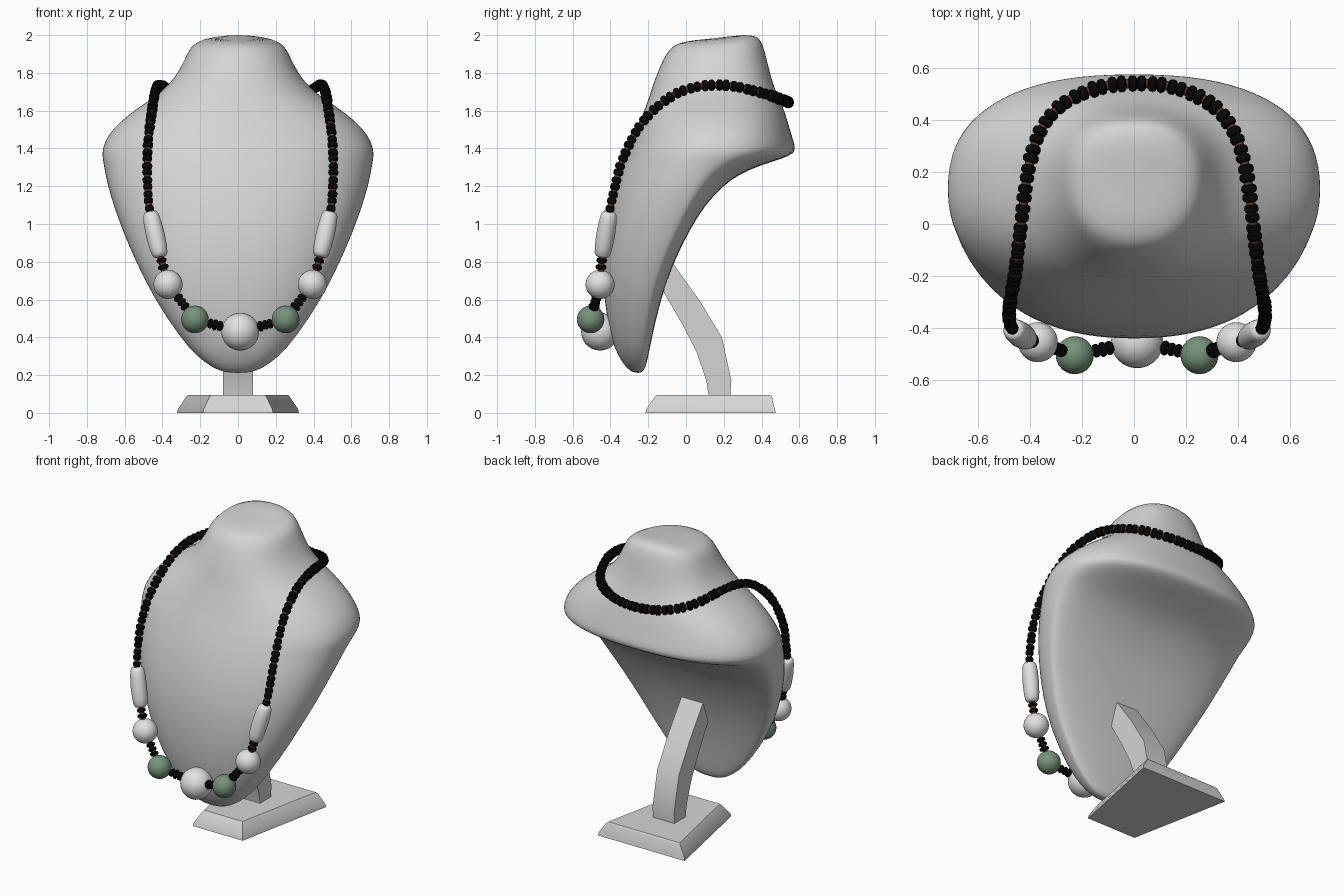
import bpy, bmesh, math, random
from mathutils import Vector

if "Cube" in bpy.data.objects:
    bpy.data.objects.remove(bpy.data.objects["Cube"])

random.seed(4)


def material(name, rgb):
    m = bpy.data.materials.new(name)
    m.diffuse_color = (*rgb, 1)
    m.use_nodes = True
    m.node_tree.nodes["Principled BSDF"].inputs["Base Color"].default_value = m.diffuse_color
    return m


GREY = material("bust grey", (0.66, 0.66, 0.66))
WHITE = material("bead white", (0.76, 0.76, 0.76))
GREEN = material("bead green", (0.18, 0.29, 0.195))
BLACK = material("bead black", (0.002, 0.002, 0.002))
BROWN = material("cord brown", (0.14, 0.045, 0.012))


def finish(bm, name, mat, angle=None):
    bmesh.ops.recalc_face_normals(bm, faces=bm.faces)
    me = bpy.data.meshes.new(name)
    bm.to_mesh(me)
    bm.free()
    me.materials.append(mat)
    ob = bpy.data.objects.new(name, me)
    bpy.context.collection.objects.link(ob)
    if angle:
        bpy.ops.object.select_all(action='DESELECT')
        ob.select_set(True)
        bpy.context.view_layer.objects.active = ob
        bpy.ops.object.shade_smooth_by_angle(angle=math.radians(angle))
    return ob


def loft(bm, rings):
    rows = [[bm.verts.new(p) for p in r] for r in rings]
    n = len(rows[0])
    for a, b in zip(rows, rows[1:]):
        for i in range(n):
            j = (i + 1) % n
            bm.faces.new((a[i], a[j], b[j], b[i]))
    bm.faces.new(rows[0][::-1])
    bm.faces.new(rows[-1])


# Bust: horizontal sections (height, half width, front y, back y)
SECTIONS = [
    (0.211, 0.06, -0.275, -0.235), (0.235, 0.13, -0.315, -0.215),
    (0.30, 0.22, -0.36, -0.2), (0.40, 0.307, -0.40, -0.18),
    (0.60, 0.443, -0.435, -0.135), (0.80, 0.542, -0.445, -0.065),
    (0.97, 0.615, -0.433, 0.02), (1.10, 0.661, -0.407, 0.10),
    (1.20, 0.69, -0.38, 0.195), (1.26, 0.703, -0.36, 0.275),
    (1.31, 0.712, -0.342, 0.39), (1.345, 0.718, -0.328, 0.51),
    (1.375, 0.72, -0.316, 0.578), (1.41, 0.716, -0.302, 0.58),
    (1.47, 0.69, -0.275, 0.56), (1.54, 0.63, -0.247, 0.54),
    (1.62, 0.525, -0.215, 0.515), (1.68, 0.43, -0.193, 0.487),
    (1.74, 0.365, -0.175, 0.462), (1.81, 0.32, -0.152, 0.44),
    (1.90, 0.28, -0.12, 0.417), (1.955, 0.255, -0.087, 0.395),
    (1.983, 0.215, -0.045, 0.355), (1.988, 0.1, 0.06, 0.26),
]
# y of the widest point of a section, by height
WIDEST = [(0.2, -0.25), (0.6, -0.2), (0.8, -0.14), (1.1, -0.005), (1.3, 0.1),
          (1.42, 0.15), (1.55, 0.17), (2.1, 0.17)]


def widest(z):
    for (z0, a), (z1, b) in zip(WIDEST, WIDEST[1:]):
        if z <= z1:
            return a + (b - a) * (z - z0) / (z1 - z0)


def section(z, w, yf, yb, n=40):
    yw = widest(z)
    top = min(max((z - 1.75) / 0.2, 0), 1)
    pts = []
    for i in range(n):
        a = 2 * math.pi * i / n
        c, s = math.cos(a), math.sin(a)
        e = 2 / (2.2 if s < 0 else 2.4)
        x = w * math.copysign(abs(c) ** e, c)
        y = yw + (yb - yw if s > 0 else yw - yf) * math.copysign(abs(s) ** e, s)
        pts.append((x, y, z + top * (0.11 * (y - 0.17) - 0.4 * x * x)))
    return pts


bm = bmesh.new()
loft(bm, [section(*s) for s in SECTIONS])
bust = finish(bm, "bust", GREY, 80)
bust.modifiers.new("smooth", 'SUBSURF').levels = 1

# Base: tapered slab, narrower at the front
def slab(z, f, b, yf, yb):
    return [(-f, yf, z), (f, yf, z), (b, yb, z), (-b, yb, z)]


bm = bmesh.new()
loft(bm, [slab(0, 0.185, 0.322, -0.215, 0.475), slab(0.02, 0.182, 0.318, -0.21, 0.47),
          slab(0.085, 0.15, 0.275, -0.165, 0.455), slab(0.095, 0.143, 0.265, -0.155, 0.445)])
finish(bm, "stand_base", GREY, 40)

# Strut: bent side profile given width
FRONT = [(0.12, 0.09), (0.108, 0.17), (0.055, 0.325), (-0.02, 0.47), (-0.13, 0.66)]
BACK = [(0.235, 0.09), (0.24, 0.17), (0.19, 0.4), (0.075, 0.59), (-0.075, 0.8)]
bm = bmesh.new()
loft(bm, [[(-0.08, *f), (0.08, *f), (0.08, *b), (-0.08, *b)] for f, b in zip(FRONT, BACK)])
finish(bm, "stand_strut", GREY, 35)

# Necklace path, right half, from back centre to front centre
HALF = [Vector(p) for p in [
    (0, 0.542, 1.643), (0.1, 0.535, 1.648), (0.2, 0.507, 1.658), (0.3, 0.45, 1.68),
    (0.37, 0.36, 1.705), (0.41, 0.25, 1.73), (0.43, 0.14, 1.735), (0.443, 0.03, 1.72),
    (0.455, -0.07, 1.68), (0.468, -0.18, 1.595), (0.482, -0.26, 1.495), (0.49, -0.31, 1.40),
    (0.493, -0.35, 1.30), (0.49, -0.375, 1.20), (0.478, -0.405, 1.065),
    (0.422, -0.445, 0.825), (0.382, -0.455, 0.68), (0.24, -0.505, 0.495), (0, -0.455, 0.43)]]
OFFSET = 0.012  # the necklace hangs slightly to one side


def spline(pts, steps=12):
    out = []
    for i in range(len(pts) - 1):
        a, b, c, d = (pts[max(i - 1, 0)], pts[i], pts[i + 1], pts[min(i + 2, len(pts) - 1)])
        for k in range(steps):
            t = k / steps
            out.append(0.5 * (2 * b + (c - a) * t + (2 * a - 5 * b + 4 * c - d) * t * t
                              + (3 * b - a - 3 * c + d) * t ** 3))
    return out + [pts[-1].copy()]


def placed(p, d, side):
    return (Vector((p.x * side + OFFSET, p.y, p.z)), Vector((d.x * side, d.y, d.z)))


def bead(bm, p, axis, profile, n):
    """Lathe (radius, offset) pairs about an axis through p."""
    rot = axis.to_track_quat('Z', 'Y')
    loft(bm, [[p + rot @ Vector((r * math.cos(2 * math.pi * i / n),
                                 r * math.sin(2 * math.pi * i / n), h))
               for i in range(n)] for r, h in profile])


def ball(r, k=16):
    return [(r * max(math.sin(math.pi * i / k), 0.08), -r * math.cos(math.pi * i / k))
            for i in range(k + 1)]


def disc(r, h):
    return [(r * 0.6, -h), (r * 0.9, -h * 0.7), (r, 0), (r * 0.9, h * 0.7), (r * 0.6, h)]


def walk(pts, pitch):
    """Evenly spaced (point, direction, fraction) along a polyline."""
    total = sum((b - a).length for a, b in zip(pts, pts[1:]))
    count = max(round(total / pitch), 1)
    step, done, k = total / count, 0, 0
    for a, b in zip(pts, pts[1:]):
        l = (b - a).length
        while k < count and (k + 0.5) * step <= done + l:
            yield a.lerp(b, ((k + 0.5) * step - done) / l), (b - a).normalized(), (k + 0.5) / count
            k += 1
        done += l


strand = spline(HALF)[:14 * 12 + 1]
barrel_top, barrel_end, white, green, centre = HALF[14:]
path = strand + HALF[15:]

# Black beads along the strand (in close pairs) and between the large beads
bm = bmesh.new()
for side in (1, -1):
    for i, (p, d, t) in enumerate(walk(strand, 0.039)):
        r = (0.0325 - 0.007 * t) * random.uniform(0.93, 1.06)
        p = p + d * (0.002 if i % 2 else -0.002)
        bead(bm, *placed(p, d, side), disc(r, 0.017), 12)
    for a, b, ra, rb in ((barrel_end, white, 0, 0.077), (white, green, 0.077, 0.073),
                         (green, centre, 0.073, 0.1)):
        u = (b - a).normalized()
        for p, d, t in walk([a + u * ra, b - u * rb], 0.031):
            bead(bm, *placed(p, d, side), disc(random.uniform(0.026, 0.031), 0.0125), 12)
finish(bm, "black_beads", BLACK, 40)

# Large beads
bm = bmesh.new()
bead(bm, centre + Vector((OFFSET, 0, 0)), Vector((1, 0, 0)), ball(0.1), 28)
for side in (1, -1):
    bead(bm, *placed(white, green - barrel_end, side), ball(0.077), 28)
    mid, axis = (barrel_top + barrel_end) / 2, (barrel_end - barrel_top)
    h = axis.length / 2
    tube = [(0.02, -h), (0.033, -h * 0.97), (0.042, -h * 0.85), (0.047, -h * 0.55), (0.05, 0)]
    bead(bm, *placed(mid, axis, side), tube + [(r, -z) for r, z in tube[-2::-1]], 24)
finish(bm, "white_beads", WHITE, 50)

bm = bmesh.new()
for side in (1, -1):
    bead(bm, *placed(green, centre - white, side), ball(0.073), 28)
finish(bm, "green_beads", GREEN, 50)

# Cord: closed loop threaded through all beads
loop = [(p.x + OFFSET, p.y, p.z) for p in path]
loop += [(-p.x + OFFSET, p.y, p.z) for p in path[-2:0:-1]]
curve = bpy.data.curves.new("cord", 'CURVE')
curve.dimensions = '3D'
curve.bevel_depth = 0.018
curve.bevel_resolution = 1
sp = curve.splines.new('POLY')
sp.points.add(len(loop) - 1)
for pt, co in zip(sp.points, loop):
    pt.co = (*co, 1)
sp.use_cyclic_u = True
curve.materials.append(BROWN)
cord = bpy.data.objects.new("cord", curve)
bpy.context.collection.objects.link(cord)
bpy.ops.object.select_all(action='DESELECT')
cord.select_set(True)
bpy.context.view_layer.objects.active = cord
bpy.ops.object.convert(target='MESH')
